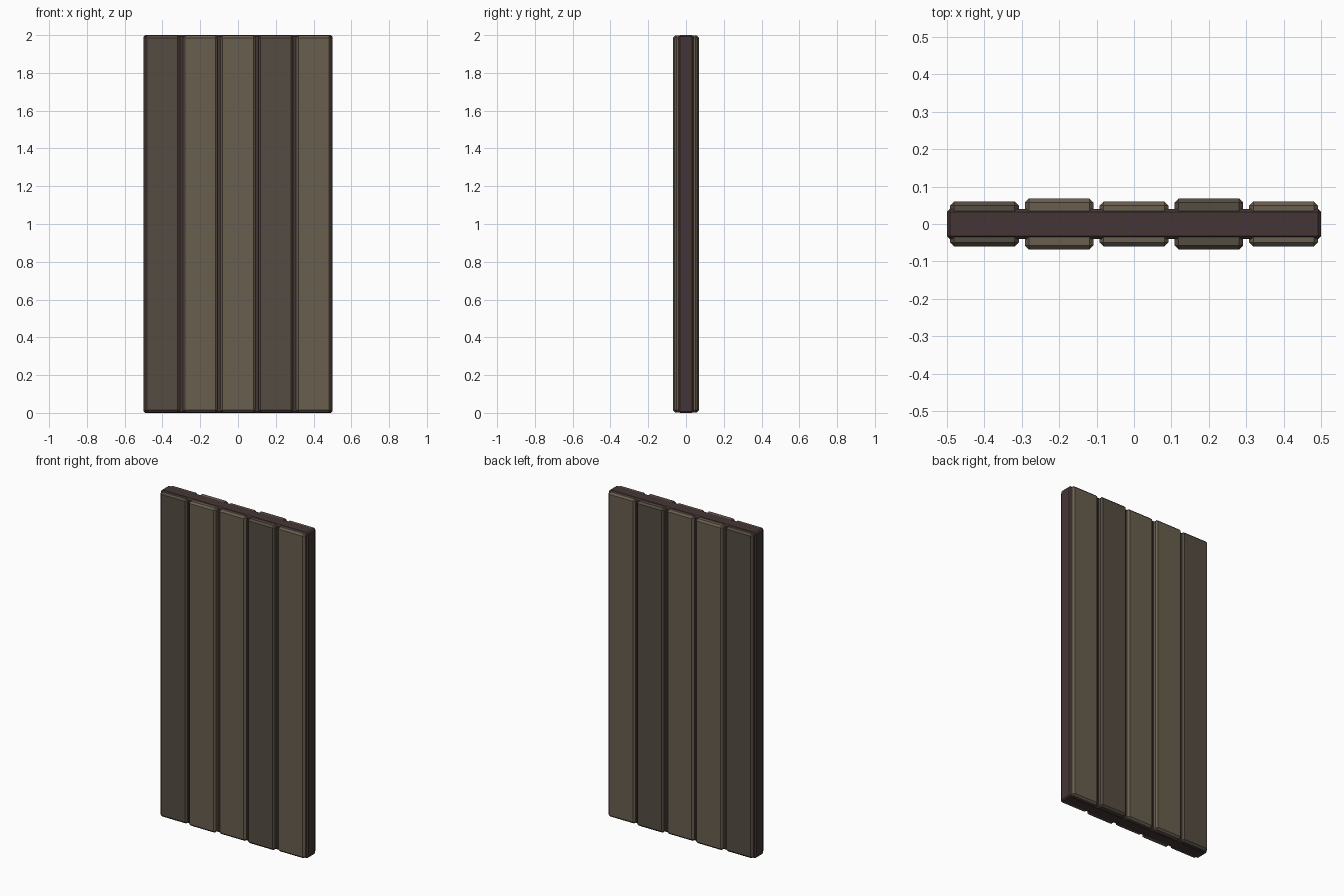
import bpy

if "Cube" in bpy.data.objects:
    bpy.data.objects.remove(bpy.data.objects["Cube"])


def material(name, rgb):
    m = bpy.data.materials.new(name)
    m.diffuse_color = (*rgb, 1)
    m.use_nodes = True
    m.node_tree.nodes["Principled BSDF"].inputs["Base Color"].default_value = m.diffuse_color
    return m


LIGHT = material("light_wood", (0.14, 0.112, 0.077))
DARK = material("dark_wood", (0.09, 0.073, 0.055))
CORE = material("core_wood", (0.06, 0.036, 0.037))


def chamfered_box(name, x, size, chamfer, mat):
    bpy.ops.mesh.primitive_cube_add(size=1, location=(x, 0, 1))
    ob = bpy.context.object
    ob.name = name
    ob.scale = size
    bpy.ops.object.transform_apply(location=False, rotation=False, scale=True)
    bev = ob.modifiers.new("chamfer", 'BEVEL')
    bev.width = chamfer
    bev.segments = 1
    ob.data.materials.append(mat)
    return ob


# Inner slab, seen in the grooves, at the sides and on both ends
chamfered_box("door_core", 0, (1.0, 0.08, 2.0), 0.008, CORE)

# Five planks passing through the slab, alternating in thickness
planks = [(0.12, DARK), (0.136, LIGHT), (0.12, LIGHT), (0.136, DARK), (0.12, LIGHT)]
for i, (depth, mat) in enumerate(planks):
    chamfered_box(f"plank_{i + 1}", -0.4 + 0.2 * i, (0.184, depth, 1.994), 0.011, mat)
